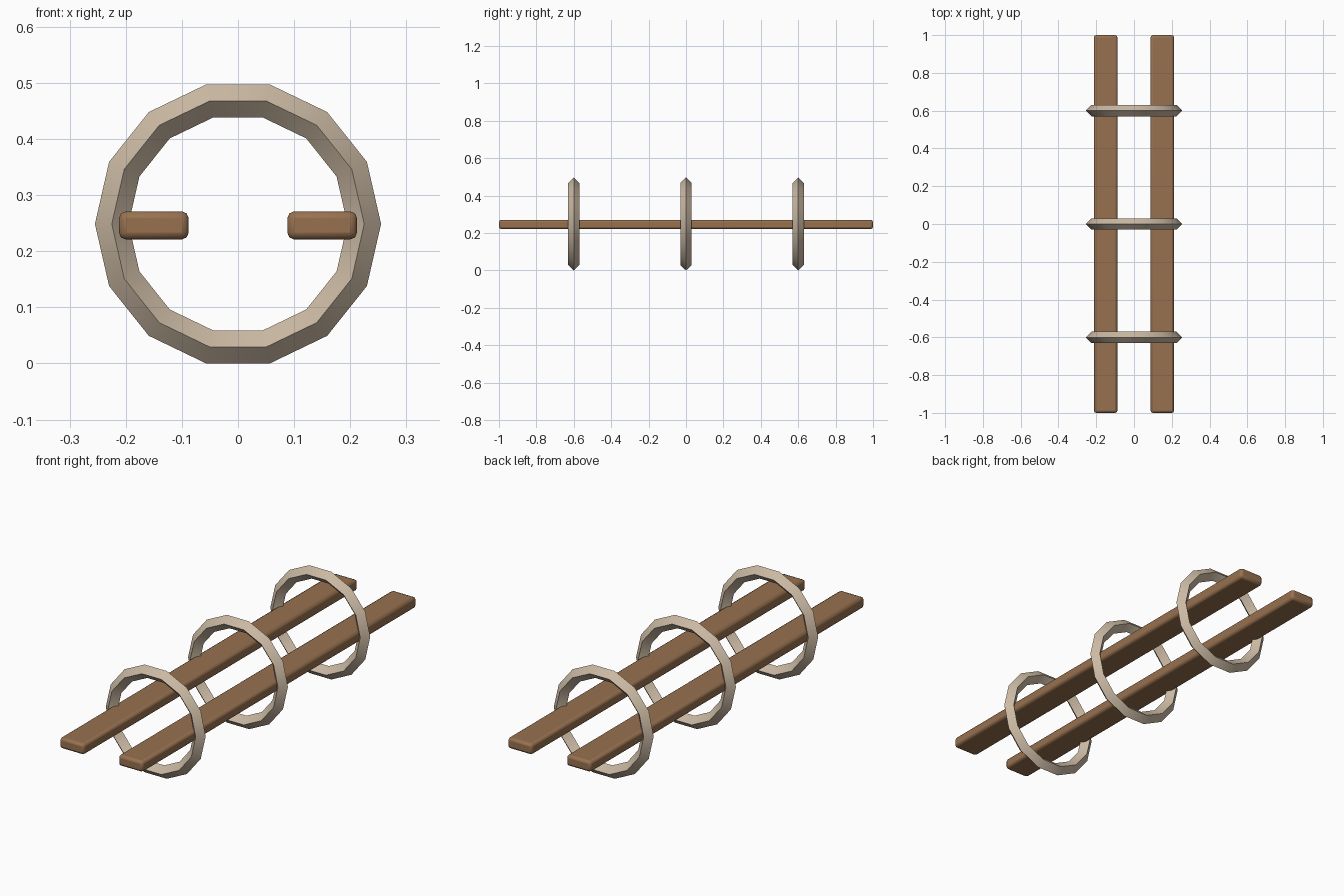
import bpy, math

if "Cube" in bpy.data.objects:
    bpy.data.objects.remove(bpy.data.objects["Cube"])

RING_Z = 0.2486


def material(name, rgb):
    m = bpy.data.materials.new(name)
    m.diffuse_color = (*rgb, 1.0)
    m.use_nodes = True
    m.node_tree.nodes["Principled BSDF"].inputs["Base Color"].default_value = m.diffuse_color
    return m


wood = material("brown wood", (0.31, 0.165, 0.08))
rope = material("pale tan", (0.60, 0.49, 0.37))


def finish(name, mat):
    ob = bpy.context.object
    ob.name = name
    ob.data.materials.append(mat)
    bpy.ops.object.shade_smooth_by_angle(angle=math.radians(30))
    return ob


# Two long rails with rounded edges
for side, x in (("left", -0.15), ("right", 0.15)):
    bpy.ops.mesh.primitive_cube_add(size=1, location=(x, 0, 0.246))
    bpy.context.object.scale = (0.124, 2.0, 0.05)
    bpy.ops.object.transform_apply(location=False, rotation=False, scale=True)
    rail = finish(side + "_rail", wood)
    bevel = rail.modifiers.new("rounded_edges", 'BEVEL')
    bevel.width = 0.012
    bevel.segments = 2

# Three upright hoops with a diamond section
for part, y in (("front", -0.6), ("middle", 0.0), ("back", 0.6)):
    bpy.ops.mesh.primitive_torus_add(
        major_segments=14, minor_segments=4, major_radius=0.225,
        minor_radius=0.03, location=(0, y, RING_Z),
        rotation=(math.pi / 2, 0, 0))
    finish(part + "_hoop", rope)
